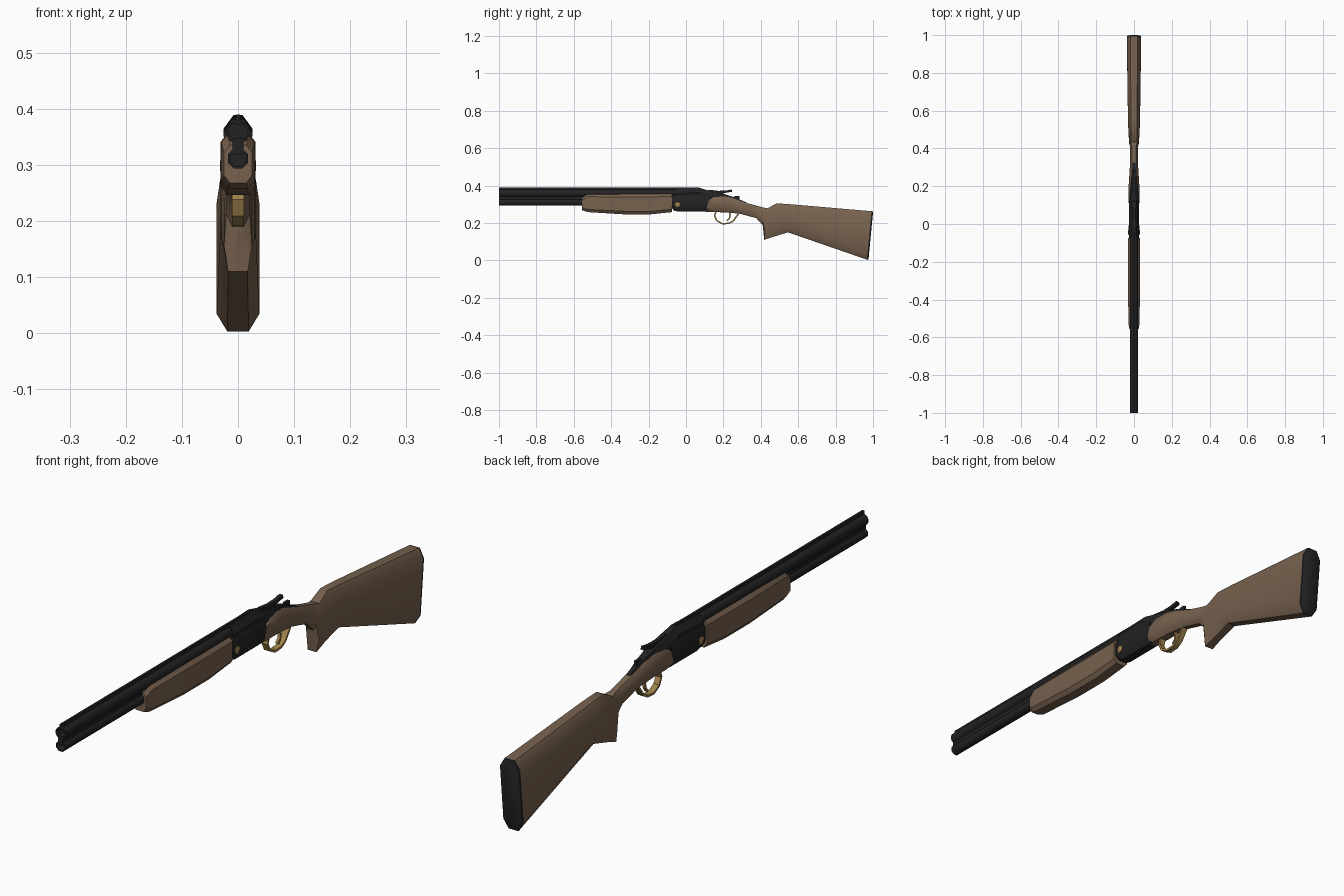
import bpy, bmesh, math
from mathutils import Vector

if "Cube" in bpy.data.objects:
    bpy.data.objects.remove(bpy.data.objects["Cube"])


def material(name, rgb):
    m = bpy.data.materials.new(name)
    m.diffuse_color = (*rgb, 1)
    m.use_nodes = True
    m.node_tree.nodes["Principled BSDF"].inputs["Base Color"].default_value = m.diffuse_color
    return m


WOOD = material("walnut_wood", (0.185, 0.122, 0.077))
STEEL = material("blued_steel", (0.016, 0.016, 0.017))
BRASS = material("brass", (0.36, 0.23, 0.075))
RUBBER = material("black_rubber", (0.018, 0.018, 0.019))


def finish(name, bm, mat, angle=35):
    bmesh.ops.recalc_face_normals(bm, faces=bm.faces)
    me = bpy.data.meshes.new(name)
    bm.to_mesh(me)
    bm.free()
    me.materials.append(mat)
    me.shade_smooth()
    me.set_sharp_from_angle(angle=math.radians(angle))
    ob = bpy.data.objects.new(name, me)
    bpy.context.collection.objects.link(ob)
    return ob


def loft(name, rings, mat, angle=35):
    """Skin a list of closed rings and cap both ends."""
    bm = bmesh.new()
    vs = [[bm.verts.new(p) for p in r] for r in rings]
    n = len(rings[0])
    for a, b in zip(vs, vs[1:]):
        for i in range(n):
            j = (i + 1) % n
            bm.faces.new((a[i], a[j], b[j], b[i]))
    bm.faces.new(vs[0])
    bm.faces.new(vs[-1])
    return finish(name, bm, mat, angle)


def octagon(yt, zt, yb, zb, w, c, k=0.5, kt=None):
    """Chamfered section from a top point to a bottom point; w half width,
    c chamfer fraction, k / kt bottom / top flat fraction."""
    kt = k if kt is None else kt
    half = [(kt * w, 0), (w, c), (w, 1 - c), (k * w, 1)]
    pts = half + [(-x, t) for x, t in reversed(half)]
    return [Vector((x, yt + (yb - yt) * t, zt + (zb - zt) * t)) for x, t in pts]


def strip(name, path, half, thick, mat):
    """Flat band of constant width following a path in the side plane."""
    rings = []
    for i, (y, z) in enumerate(path):
        a, b = path[max(i - 1, 0)], path[min(i + 1, len(path) - 1)]
        d = Vector((b[0] - a[0], b[1] - a[1])).normalized() * thick / 2
        rings.append([(-half, y - d.y, z + d.x), (half, y - d.y, z + d.x),
                      (half, y + d.y, z - d.x), (-half, y + d.y, z - d.x)])
    return loft(name, rings, mat)


def box(name, x, y0, y1, z0, z1, mat):
    return loft(name, [[(-x, y, z0), (x, y, z0), (x, y, z1), (-x, y, z1)]
                       for y in (y0, y1)], mat)


def tube_ring(y, z, r, n):
    return [(r * math.cos(math.tau * (i + .5) / n), y,
             z + r * math.sin(math.tau * (i + .5) / n)) for i in range(n)]


# barrels with recessed bores
for name, z, r, n in (("upper_barrel", 0.358, 0.021, 12), ("lower_barrel", 0.311, 0.0195, 8)):
    loft(name, [tube_ring(-0.94, z, r * .8, n), tube_ring(-1, z, r * .8, n),
                tube_ring(-1, z, r, n), tube_ring(0.06, z, r, n)], STEEL, 50)
box("barrel_web", 0.010, -1, 0, 0.318, 0.348, STEEL)
box("sighting_rib", 0.004, -1, 0.07, 0.372, 0.39, STEEL)

# forend
loft("forend", [octagon(y, zt, y, zb, w, c, 0.6) for y, zt, zb, w, c in (
    (-0.555, 0.335, 0.268, 0.025, 0.2),
    (-0.525, 0.355, 0.258, 0.030, 0.15),
    (-0.33, 0.356, 0.246, 0.031, 0.15),
    (-0.19, 0.356, 0.246, 0.031, 0.15),
    (-0.075, 0.356, 0.258, 0.031, 0.15))], WOOD)

# receiver body and the sloping top that runs back into the tang
loft("receiver", [octagon(y, zt, y, zb, w, 0.18, 0.6) for y, zt, zb, w in (
    (-0.08, 0.340, 0.285, 0.024),
    (-0.065, 0.352, 0.266, 0.027),
    (-0.04, 0.356, 0.260, 0.028),
    (0.12, 0.354, 0.260, 0.027))], STEEL)
loft("receiver_top", [octagon(y, zt, y, zt - 0.05, w, 0.5, 0.9, kt) for y, zt, w, kt in (
    (-0.06, 0.381, 0.026, 0.45),
    (0.07, 0.389, 0.026, 0.3),
    (0.13, 0.370, 0.025, 0.6),
    (0.21, 0.353, 0.021, 0.7),
    (0.26, 0.337, 0.014, 0.8),
    (0.325, 0.309, 0.008, 0.8))], STEEL)

# top lever and safety
strip("top_lever", [(0.12, 0.372), (0.17, 0.366), (0.21, 0.367), (0.245, 0.373)], 0.007, 0.012, STEEL)
box("lever_post", 0.006, 0.16, 0.20, 0.345, 0.368, STEEL)
box("safety_button", 0.005, 0.26, 0.285, 0.325, 0.343, STEEL)

# hinge pins on both sides
for side, s in (("left", -1), ("right", 1)):
    rings = []
    for x, r in ((0.02, 0.013), (0.030, 0.013), (0.032, 0.009)):
        rings.append([(s * x, -0.045 + p[0], p[2]) for p in tube_ring(0, 0.298, r, 12)])
    loft("hinge_pin_" + side, rings, BRASS)

# stock: wrist, pistol grip, comb and butt as one slanted loft
BUTT = (0.992, 0.263, 0.967, 0.004, 0.038, 0.12)
loft("stock", [octagon(*r) for r in (
    (0.125, 0.335, 0.107, 0.260, 0.029, 0.22),
    (0.15, 0.352, 0.14, 0.258, 0.030, 0.22),
    (0.21, 0.347, 0.20, 0.257, 0.028, 0.24),
    (0.31, 0.311, 0.286, 0.250, 0.022, 0.25),
    (0.385, 0.290, 0.375, 0.226, 0.020, 0.25),
    (0.412, 0.283, 0.410, 0.190, 0.021, 0.25),
    (0.435, 0.278, 0.418, 0.110, 0.025, 0.27, 0.7),
    (0.485, 0.305, 0.470, 0.127, 0.029, 0.22),
    (0.56, 0.300, 0.545, 0.150, 0.032, 0.18),
    BUTT)], WOOD)

# butt pad
loft("butt_pad", [octagon(*BUTT),
                  octagon(0.998, 0.262, 0.973, 0.003, 0.038, 0.12),
                  octagon(1.0, 0.257, 0.976, 0.008, 0.035, 0.12)], RUBBER)

# trigger guard and trigger
strip("trigger_guard", [(0.162, 0.266), (0.153, 0.238), (0.165, 0.212), (0.195, 0.196),
                        (0.23, 0.198), (0.255, 0.213), (0.27, 0.235), (0.285, 0.256)],
      0.011, 0.008, BRASS)
strip("trigger", [(0.232, 0.265), (0.236, 0.242), (0.232, 0.225), (0.220, 0.212)], 0.005, 0.008, BRASS)
